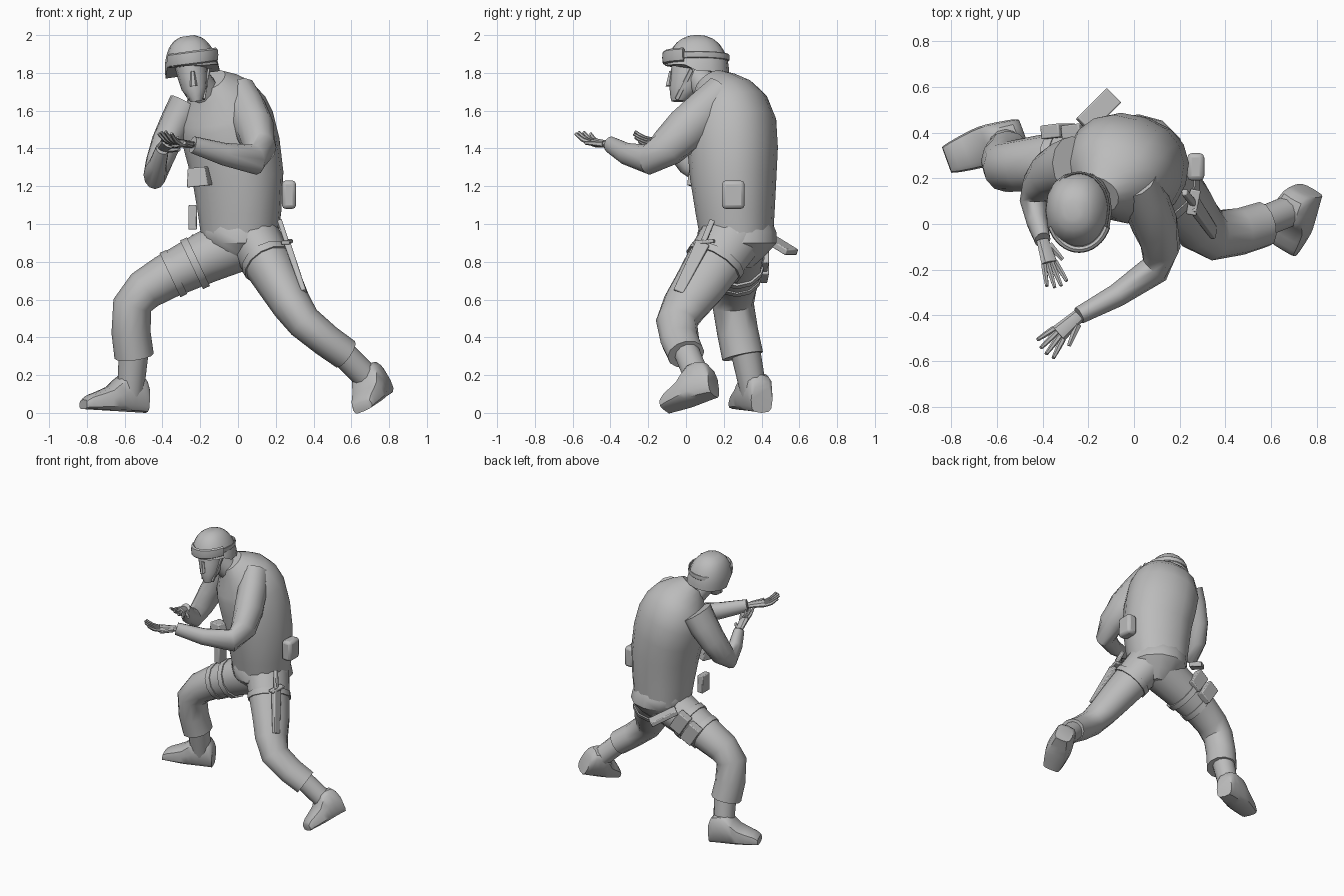
import bpy
import bmesh
import math
from mathutils import Vector

cube = bpy.data.objects.get("Cube")
if cube:
    bpy.data.objects.remove(cube, do_unlink=True)

SIDEWAYS, BACKWARD, UPWARD = Vector((1, 0, 0)), Vector((0, 1, 0)), Vector((0, 0, 1))
CHEST_SIDE = Vector((.9, -.3, 0))
HEAD_AXIS = Vector((-.14, 0, 1)).normalized()

shade = (.5, .5, .5, 1)
grey = bpy.data.materials.new("plain_grey")
grey.use_nodes = True
grey.diffuse_color = shade
grey.node_tree.nodes["Principled BSDF"].inputs["Base Color"].default_value = shade


def add_midpoints(rows):
    """Insert a smooth curve point between each pair of rows."""
    befores, afters = [rows[0]] + rows, rows[2:] + [rows[-1]]
    result = []
    for before, start, end, after in zip(befores, rows, rows[1:], afters):
        result.append(start)
        result.append([(9 * (s + e) - b - a) / 16
                       for b, s, e, a in zip(before, start, end, after)])
    return result + [rows[-1]]


def loft(name, rows, ref, axis=None, flat=1, sides=12, power=1, phase=0, sharp=40):
    """Skin rings along a path; each row is a point, a radius along ref
    and, where it does not follow from the flatness, a radius across."""
    rows = add_midpoints([list(row) for row in rows])
    points = [Vector(row[:3]) for row in rows]
    bm = bmesh.new()
    rings = []
    for i, row in enumerate(rows):
        along = axis or points[min(i + 1, len(points) - 1)] - points[max(i - 1, 0)]
        along = along.normalized()
        main = (ref - along * ref.dot(along)).normalized()
        cross = along.cross(main)
        radius = row[3]
        across = row[4] if len(row) > 4 else radius * flat
        ring = []
        for k in range(sides):
            angle = phase + math.tau * k / sides
            c, s = math.cos(angle), math.sin(angle)
            c = math.copysign(abs(c) ** power, c)
            s = math.copysign(abs(s) ** power, s)
            ring.append(bm.verts.new(points[i] + main * c * radius + cross * s * across))
        rings.append(ring)
    for lower, upper in zip(rings, rings[1:]):
        for k in range(sides):
            j = (k + 1) % sides
            bm.faces.new((lower[k], lower[j], upper[j], upper[k]))
    bm.faces.new(rings[0])
    bm.faces.new(rings[-1])
    bmesh.ops.recalc_face_normals(bm, faces=bm.faces)
    mesh = bpy.data.meshes.new(name)
    bm.to_mesh(mesh)
    bm.free()
    mesh.materials.append(grey)
    mesh.shade_smooth()
    mesh.set_sharp_from_angle(angle=math.radians(sharp))
    obj = bpy.data.objects.new(name, mesh)
    bpy.context.collection.objects.link(obj)
    return obj


def bar(name, start, end, width, thick, ref=SIDEWAYS, taper=1, bevel=.006):
    """Soft-edged box between two points, with its width along ref."""
    half_width, half_thick = width * math.sqrt(.5), thick * math.sqrt(.5)
    obj = loft(name, [(*start, half_width, half_thick),
                      (*end, half_width * taper, half_thick * taper)],
               ref, sides=4, phase=math.pi / 4, sharp=30)
    mod = obj.modifiers.new("soft_edges", "BEVEL")
    mod.width, mod.segments = bevel, 2


def boot(name, heel, toe, up):
    """Boot whose height follows a profile and whose width swells at the ball."""
    heel, toe = Vector(heel), Vector(toe)
    forward = (toe - heel).normalized()
    up = (up - forward * up.dot(forward)).normalized()
    rows = []
    for share, height in ((0, .14), (.1, .2), (.4, .2), (.6, .13), (.9, .08), (1, .05)):
        centre = heel.lerp(toe, share) + up * height / 2
        rows.append((*centre, height / 2, .06 + share * (1 - share) / 9))
    loft(name, rows, up, axis=forward, power=.6)


def strap(name, start, end, share, radius, flat):
    """Band around a limb at a share of the way between two joints."""
    centre = Vector(start).lerp(Vector(end), share)
    step = (Vector(end) - Vector(start)).normalized() * .02
    loft(name, [(*(centre - step), radius), (*(centre + step), radius)], BACKWARD, flat=flat)


def hand(name, wrist, knuckles, tip, across):
    """Cupped open hand: palm, four fingers and a thumb."""
    wrist, knuckles, tip, across = map(Vector, (wrist, knuckles, tip, across))
    across.normalize()
    loft(name + "_palm", [(*wrist, .03), (*knuckles, .04)], across, flat=.6, sides=8)
    for i in range(4):
        spread = i - 1.5
        root = knuckles + across * spread * .02
        end = tip + across * spread * .035 - (tip - knuckles) * abs(spread) * .12
        bend = root.lerp(end, .5) - UPWARD * .01
        loft(f"{name}_finger_{i + 1}", [(*root, .013), (*bend, .012), (*end, .008)],
             across, sides=6)
    base = wrist.lerp(knuckles, .25) + across * .025
    end = knuckles + across * .07
    loft(name + "_thumb", [(*base, .018), (*end, .01)], UPWARD, sides=6)


# Torso, pelvis and neck
loft("vest", [(.01, .27, .91, .2), (0, .25, 1.25, .24), (-.06, .24, 1.53, .25),
              (-.1, .19, 1.66, .2), (-.15, .13, 1.76, .09)],
     CHEST_SIDE, flat=.93, sides=16, power=.9)
loft("pelvis", [(0, .27, 1, .19), (.02, .27, .9, .21), (.03, .27, .77, .08)],
     SIDEWAYS, axis=UPWARD)
loft("neck", [(-.16, .14, 1.68, .08), (-.24, .05, 1.8, .07)], SIDEWAYS)

# Legs, ankles and boots
right_hip, right_thigh = (0, .27, .9), (-.38, .27, .72)
left_hip, left_thigh = (.08, .24, .93), (.23, .07, .67)
loft("right_leg", [(*right_hip, .16), (*right_thigh, .125), (-.56, .25, .57, .11),
                   (-.55, .3, .3, .11)], BACKWARD, flat=.95)
loft("left_leg", [(*left_hip, .17), (*left_thigh, .14), (.35, -.05, .48, .11),
                  (.57, 0, .31, .1)], BACKWARD, flat=.85)
loft("right_ankle", [(-.55, .31, .35, .08), (-.57, .36, .1, .07)], BACKWARD)
loft("left_ankle", [(.54, 0, .33, .07), (.71, .07, .16, .07)], BACKWARD)
boot("right_boot", (-.49, .4, 0), (-.82, .28, .02), UPWARD)
boot("left_boot", (.79, .15, .09), (.67, -.11, .01), Vector((-.4, 0, .9)))

# Sleeves and hands
left_wrist, right_wrist = (-.24, -.4, 1.42), (-.4, -.07, 1.4)
loft("left_arm", [(0, .2, 1.68, .12), (.09, 0, 1.5, .12), (.09, -.2, 1.34, .08),
                  (*left_wrist, .045)], UPWARD, flat=.85)
loft("right_arm", [(-.27, .26, 1.63, .1), (-.38, .22, 1.43, .08), (-.44, .1, 1.26, .06),
                   (*right_wrist, .035)], SIDEWAYS, flat=1.25)
hand("left_hand", left_wrist, (-.33, -.48, 1.43), (-.4, -.56, 1.49), (.6, -.7, 0))
hand("right_hand", right_wrist, (-.37, -.17, 1.43), (-.33, -.28, 1.47), (.8, .2, -.5))

# Head, nose and chin straps
loft("head", [(-.22, -.04, 1.65, .03), (-.23, 0, 1.72, .07), (-.25, .03, 1.84, .085)],
     SIDEWAYS, axis=HEAD_AXIS, flat=1.25)
loft("nose", [(-.235, -.09, 1.73, .02), (-.24, -.08, 1.81, .01)], SIDEWAYS,
     axis=HEAD_AXIS, sides=6)
for side, name in ((-1, "right"), (1, "left")):
    bar(name + "_chin_strap", (-.24 + side * .085, .03, 1.82),
        (-.22 + side * .04, -.05, 1.66), .02, .012, BACKWARD, bevel=.002)

# Helmet: a dome whose rim rises over the brow
brim = Vector((-.24, .06, 1.79))
dome = []
for step in range(6):
    angle = math.radians(step * 16)
    dome.append((*(brim + HEAD_AXIS * math.sin(angle) * .21),
                 math.cos(angle) ** .8 * .145))
helmet = loft("helmet", dome, SIDEWAYS, axis=HEAD_AXIS, flat=1.17, sides=16, power=.9, sharp=50)
for vert in helmet.data.vertices:
    if vert.co.y < brim.y / 2:
        vert.co.z += max(0, brim.z + .08 - vert.co.z) * .6


def helmet_band(name, start, stop, radius, half_height, flat):
    """Band bent around the helmet between two angles in degrees."""
    rows = []
    for step in range(9):
        angle = math.radians(start + (stop - start) * step / 8)
        offset = Vector((math.cos(angle), math.sin(angle) * 1.27, math.cos(angle) * .14))
        rows.append((*(brim + UPWARD * .09 + offset * radius), half_height))
    loft(name, rows, UPWARD, flat=flat, sides=8, power=.7)


helmet_band("goggles", 205, 335, .135, .037, .4)
helmet_band("goggle_strap", -25, 205, .13, .018, .3)

# Belt, chest and rear gear
bar("left_side_pouch", (.27, .25, 1.08), (.27, .25, 1.23), .075, .12, bevel=.02)
bar("right_belt_pouch", (-.24, .13, .97), (-.24, .13, 1.1), .045, .09)
bar("chest_pouch", (-.2, .07, 1.2), (-.21, .07, 1.3), .12, .1, CHEST_SIDE, taper=.8)
bar("rear_flap", (-.22, .43, .93), (-.09, .56, .85), .09, .035, SIDEWAYS - BACKWARD)

# Left thigh sheath with handle and guard
sheath_top = (.26, .09, .9)
bar("left_sheath", sheath_top, (.35, -.04, .64), .075, .035, BACKWARD, taper=.75)
bar("left_handle", (.22, .14, 1.02), sheath_top, .03, .025, BACKWARD)
bar("left_guard", (.25, .04, .9), (.27, .15, .91), .02, .045, UPWARD)
strap("left_thigh_strap", left_hip, left_thigh, .5, .165, .85)

# Right thigh straps and pouches
for i in range(2):
    strap(f"right_thigh_strap_{i + 1}", right_hip, right_thigh, .6 + i * .3,
          .15 - i * .014, .95)
    start = Vector((-.2, .41, .86)) + Vector((-.09, 0, -.06)) * i
    bar(f"right_thigh_pouch_{i + 1}", start, start + Vector((-.08, -.01, -.05)),
        .06, .15, BACKWARD)
